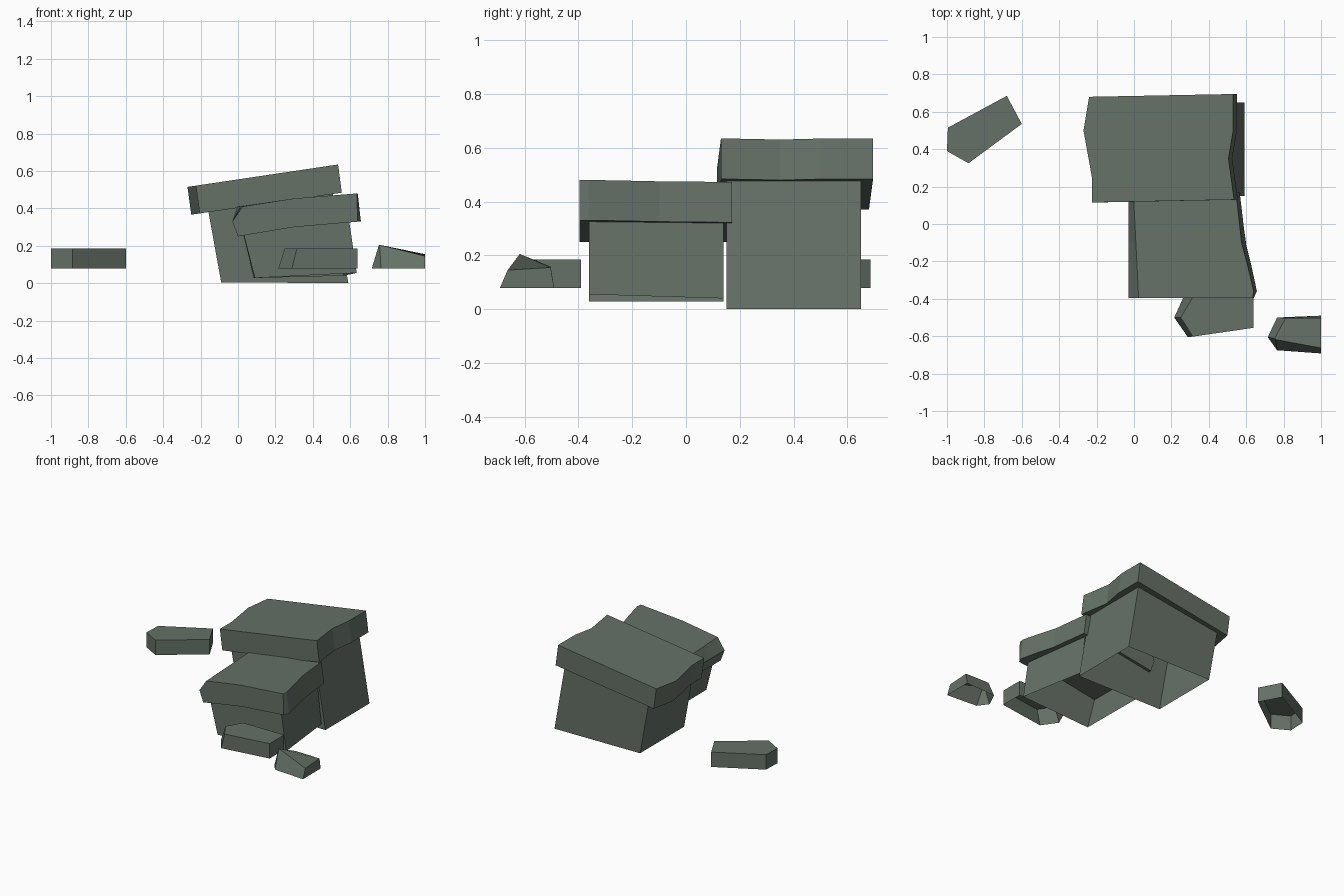
import bpy, bmesh
from mathutils import Vector

stone = bpy.data.materials.new("grey_green_stone")
stone.diffuse_color = (0.13, 0.165, 0.135, 1)


def loft(name, rings, cap_start=False, cap_end=True, cut=None):
    """Join rings of points with faces; optionally slice one corner off."""
    bm = bmesh.new()
    vs = [[bm.verts.new(p) for p in r] for r in rings]
    n = len(rings[0])
    for a, b in zip(vs, vs[1:]):
        for i in range(n):
            j = (i + 1) % n
            bm.faces.new((a[i], a[j], b[j], b[i]))
    if cap_start:
        bm.faces.new(vs[0][::-1])
    if cap_end:
        bm.faces.new(vs[-1])
    bmesh.ops.recalc_face_normals(bm, faces=bm.faces[:])
    if cut:
        p, q, r = map(Vector, cut)
        res = bmesh.ops.bisect_plane(bm, geom=bm.verts[:] + bm.edges[:] + bm.faces[:],
                                     dist=0.002, plane_co=p,
                                     plane_no=(q - p).cross(r - p), clear_outer=True)
        edges = [e for e in bm.edges if e.is_boundary]
        bmesh.ops.holes_fill(bm, edges=edges, sides=0)
        bmesh.ops.recalc_face_normals(bm, faces=bm.faces[:])
    me = bpy.data.meshes.new(name)
    bm.to_mesh(me)
    bm.free()
    me.materials.append(stone)
    ob = bpy.data.objects.new(name, me)
    bpy.context.collection.objects.link(ob)
    return ob


def flat(points, z):
    return [(x, y, z) for x, y in points]


# Leaning blocks: open shells, capped by the slabs
loft("rear_block", [
    [(-0.09, 0.15, 0.005), (0.59, 0.15, 0), (0.59, 0.65, 0), (-0.09, 0.65, 0.005)],
    [(-0.165, 0.15, 0.42), (0.50, 0.15, 0.52), (0.50, 0.65, 0.52), (-0.165, 0.65, 0.42)],
], cap_end=False)
loft("front_block", [
    [(0.09, -0.36, 0.028), (0.635, -0.36, 0.055), (0.565, 0.14, 0.04), (0.085, 0.14, 0.028)],
    [(0.023, -0.36, 0.29), (0.592, -0.36, 0.35), (0.53, 0.14, 0.35), (0.02, 0.14, 0.29)],
], cap_end=False)

# Rear slab: tilted outline with a broken front left corner
outline = [(-0.225, 0.115), (0.535, 0.13), (0.505, 0.35), (0.53, 0.5), (0.53, 0.695),
           (-0.24, 0.68), (-0.27, 0.5), (-0.225, 0.25)]
loft("rear_slab", [
    [(x + 0.02, y, 0.403 + 0.146 * (x + 0.02)) for x, y in outline],
    [(x, y, 0.555 + 0.149 * x) for x, y in outline],
], cap_start=True, cut=[(-0.155, 0.115, 0.532), (-0.225, 0.25, 0.521), (-0.215, 0.115, 0.45)])

# Front slab: bent profile swept backwards with an uneven right end
sections = []
for y, top, bottom in [(-0.395, 0.635, 0.64), (-0.36, 0.64, 0.657), (-0.22, 0.607, 0.627),
                       (-0.1, 0.575, 0.597), (0.17, 0.545, 0.565)]:
    tl = 0.005 - 0.05 * y
    sections.append([(0, y, 0.25), (-0.03, y, 0.33), (tl, y, 0.41), (0.3, y, 0.453),
                     (top, y, 0.453 + 0.08 * (top - 0.3)),
                     (bottom, y, 0.30 + 0.085 * (bottom - 0.3)), (0.3, y, 0.30)])
loft("front_slab", sections, cap_start=True)

# Loose stones, open underneath
a = [(-0.995, 0.515), (-0.68, 0.685), (-0.6, 0.535), (-0.885, 0.325), (-1, 0.39)]
loft("left_stone", [flat(a, 0.078), flat(a, 0.185)])
loft("front_stone", [
    flat([(0.215, -0.5), (0.288, -0.605), (0.64, -0.555), (0.64, -0.39), (0.265, -0.39)], 0.078),
    flat([(0.25, -0.5), (0.315, -0.602), (0.64, -0.555), (0.64, -0.39), (0.315, -0.39)], 0.185)])
loft("right_stone", [
    flat([(0.715, -0.605), (0.765, -0.675), (1, -0.692), (1, -0.49), (0.765, -0.5)], 0.078),
    [(0.752, -0.612, 0.2), (0.757, -0.618, 0.205), (1, -0.663, 0.145),
     (1, -0.503, 0.155), (0.81, -0.503, 0.158)]])
